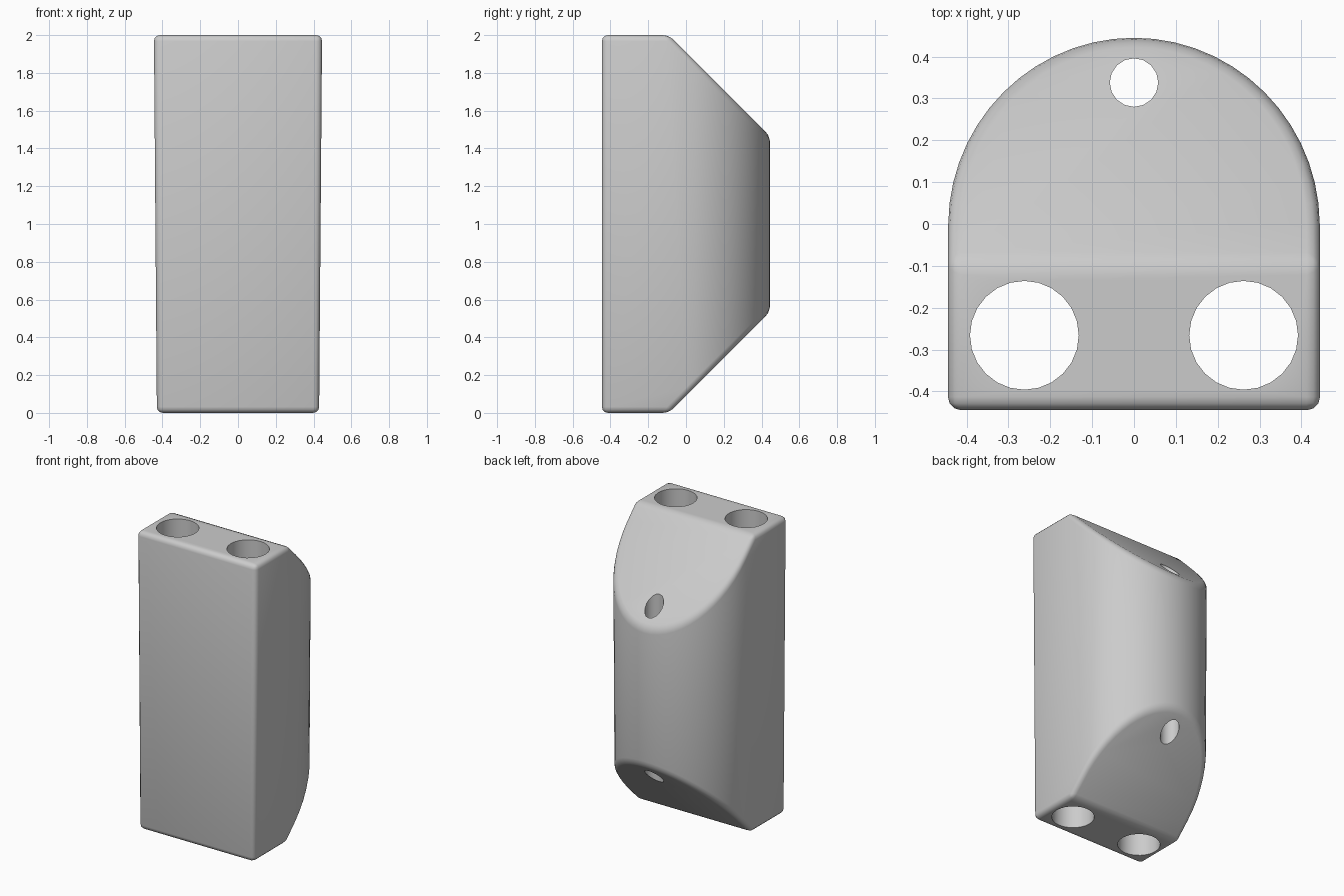
import bpy
import bmesh
import math
from mathutils import Vector

cube = bpy.data.objects.get("Cube")
if cube:
    bpy.data.objects.remove(cube, do_unlink=True)

HALF = 0.445      # half width, depth and rounded back radius
HEIGHT = 2.0
SLOPE_Y = -0.09   # where the sloped ends begin

grey = bpy.data.materials.new("light grey")
grey.use_nodes = True
colour = (0.6, 0.6, 0.6, 1)
grey.diffuse_color = colour
grey.node_tree.nodes["Principled BSDF"].inputs["Base Color"].default_value = colour


def add_object(name, bm):
    mesh = bpy.data.meshes.new(name)
    bm.to_mesh(mesh)
    bm.free()
    obj = bpy.data.objects.new(name, mesh)
    bpy.context.collection.objects.link(obj)
    mesh.materials.append(grey)
    return obj


def hole_cutter(name, x, y, radius, sides):
    bm = bmesh.new()
    bmesh.ops.create_cone(bm, cap_ends=True, segments=sides, radius1=radius,
                          radius2=radius, depth=HEIGHT + 1)
    bmesh.ops.translate(bm, verts=bm.verts, vec=(x, y, HEIGHT / 2))
    obj = add_object(name, bm)
    obj.hide_render = True
    return obj


# Body: flat front and sides, round back, extruded upwards
bm = bmesh.new()
steps = 28
outline = [(-HALF, -HALF), (HALF, -HALF)]
outline += [(HALF * math.cos(math.pi * i / steps), HALF * math.sin(math.pi * i / steps))
            for i in range(steps + 1)]
base = bm.faces.new([bm.verts.new((x, y, 0)) for x, y in outline])
top = bmesh.ops.extrude_face_region(bm, geom=[base])
bmesh.ops.translate(bm, vec=(0, 0, HEIGHT),
                    verts=[v for v in top["geom"] if isinstance(v, bmesh.types.BMVert)])

# Slope both ends down towards the back
for z, up in ((HEIGHT, 1), (0, -1)):
    cut = bmesh.ops.bisect_plane(bm, geom=bm.verts[:] + bm.edges[:] + bm.faces[:],
                                 plane_co=(0, SLOPE_Y, z), plane_no=Vector((0, 1, up)),
                                 clear_outer=True)
    rim = [e for e in cut["geom_cut"] if isinstance(e, bmesh.types.BMEdge)]
    bmesh.ops.holes_fill(bm, edges=rim, sides=0)

# Slight taper towards the bottom
for v in bm.verts:
    v.co.x *= 0.965 + 0.035 * v.co.z / HEIGHT
bmesh.ops.recalc_face_normals(bm, faces=bm.faces[:])
body = add_object("body", bm)

# Rounded edges
bevel = body.modifiers.new("rounded edges", "BEVEL")
bevel.width = 0.032
bevel.segments = 3
bevel.limit_method = "ANGLE"
bevel.angle_limit = math.radians(25)

# Two large holes at the front and a small one at the back, all the way through
cutters = [hole_cutter("left_hole", 0.262, -0.266, 0.13, 24),
           hole_cutter("right_hole", -0.262, -0.266, 0.13, 24),
           hole_cutter("back_hole", 0, 0.338, 0.058, 16)]
for cutter in cutters:
    drill = body.modifiers.new(cutter.name, "BOOLEAN")
    drill.operation = "DIFFERENCE"
    drill.solver = "EXACT"
    drill.object = cutter

bpy.ops.object.select_all(action="DESELECT")
body.select_set(True)
bpy.context.view_layer.objects.active = body
for modifier in [m.name for m in body.modifiers]:
    bpy.ops.object.modifier_apply(modifier=modifier)
for cutter in cutters:
    bpy.data.objects.remove(cutter, do_unlink=True)
bpy.ops.object.shade_smooth_by_angle(angle=math.radians(30))
